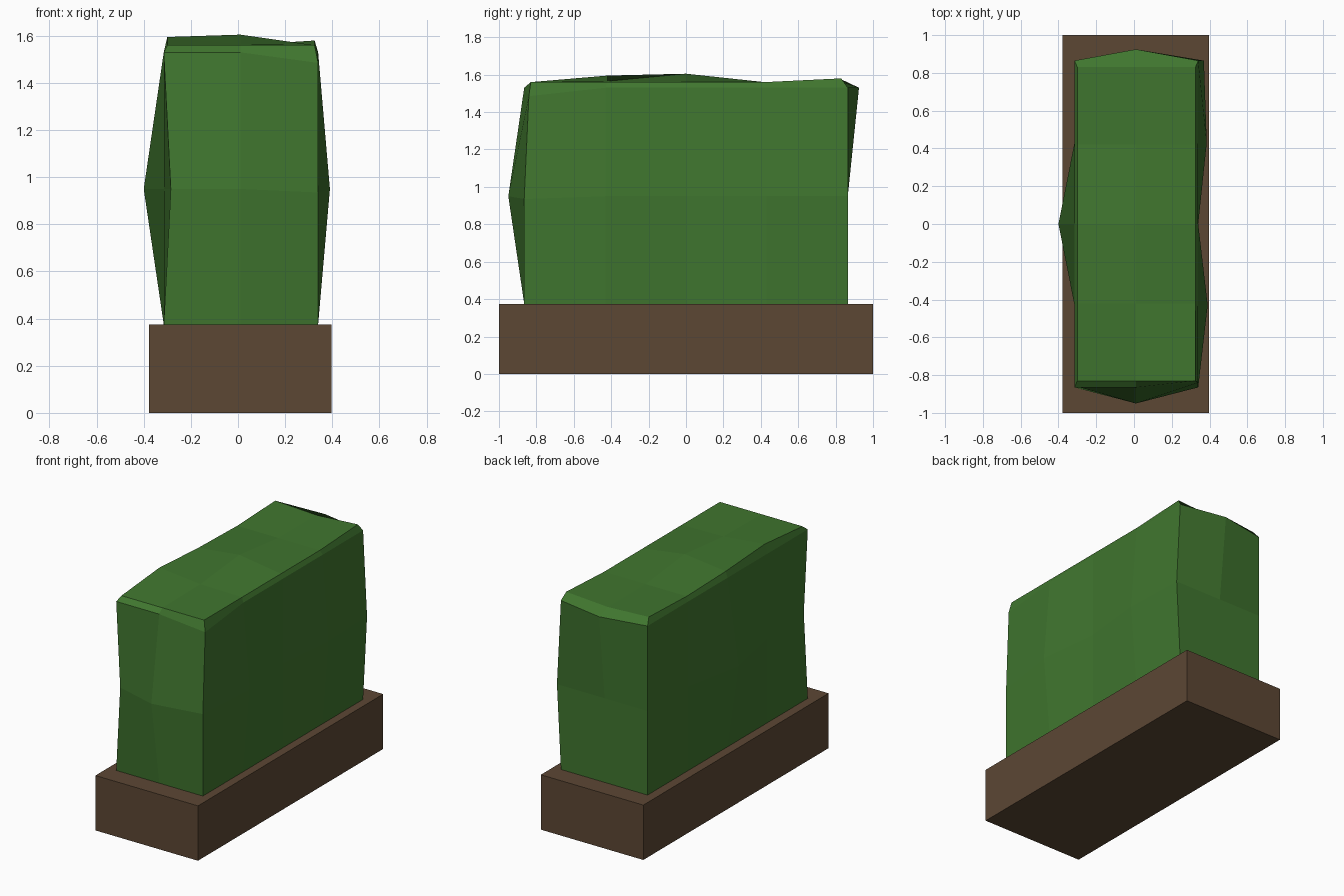
import bpy, bmesh

if "Cube" in bpy.data.objects:
    bpy.data.objects.remove(bpy.data.objects["Cube"])

def material(name, rgb):
    m = bpy.data.materials.new(name)
    m.diffuse_color = (*rgb, 1)
    m.use_nodes = True
    m.node_tree.nodes["Principled BSDF"].inputs["Base Color"].default_value = m.diffuse_color
    return m

def finish(bm, name, mat):
    bmesh.ops.recalc_face_normals(bm, faces=bm.faces)
    me = bpy.data.meshes.new(name)
    bm.to_mesh(me)
    bm.free()
    me.materials.append(mat)
    ob = bpy.data.objects.new(name, me)
    bpy.context.collection.objects.link(ob)

brown = material("soil brown", (0.107, 0.063, 0.034))
green = material("leaf green", (0.051, 0.181, 0.028))

# planter box
bm = bmesh.new()
bmesh.ops.create_cube(bm, size=1)
for v in bm.verts:
    v.co = (0.01 + v.co.x * 0.775, v.co.y * 2, (v.co.z + 0.5) * 0.375)
finish(bm, "planter_base", brown)

# hedge: gridded block, column i = 0..2 in x, row j = 0..4 in y
XS, YS = (-0.315, 0.01, 0.34), (-0.865, -0.43, 0, 0.43, 0.865)
XT, YT = (-0.30, 0.01, 0.325), (-0.83, -0.42, 0, 0.42, 0.83)
LOOP = ([(i, 0) for i in range(3)] + [(2, j) for j in range(1, 5)]
        + [(1, 4), (0, 4)] + [(0, j) for j in (3, 2, 1)])
# bulges of the waist and shoulder rings, heights of the clipped top
MID = {(0, 0): (-0.285, -0.865, 0.95), (1, 0): (0.01, -0.95, 0.95),
       (0, 2): (-0.40, 0, 0.95), (2, 1): (0.39, -0.43, 0.95),
       (2, 0): (0.34, -0.865, 0.935),
       (2, 3): (0.385, 0.43, 0.95), (2, 4): (0.37, 0.865, 0.95)}
SHOULDER = {(2, 0): (0.34, -0.84, 1.485), (1, 4): (0.01, 0.925, 1.53)}
TOP = ((1.56, 1.595, 1.57, 1.56, 1.575),
       (1.56, 1.565, 1.605, 1.56, 1.56),
       (1.56, 1.56, 1.56, 1.56, 1.58))

bm = bmesh.new()
rings = []
for z, moved in ((0.375, {}), (0.95, MID), (1.53, SHOULDER)):
    rings.append([bm.verts.new(moved.get(k, (XS[k[0]], YS[k[1]], z))) for k in LOOP])
top = {(i, j): bm.verts.new((XT[i], YT[j], TOP[i][j])) for i in range(3) for j in range(5)}
rings.append([top[k] for k in LOOP])
for lo, hi in zip(rings, rings[1:]):
    for k in range(12):
        n = (k + 1) % 12
        bm.faces.new((lo[k], lo[n], hi[n], hi[k]))
for i in range(2):
    for j in range(4):
        bm.faces.new((top[i, j], top[i + 1, j], top[i + 1, j + 1], top[i, j + 1]))
bm.faces.new(rings[0])
finish(bm, "hedge", green)
